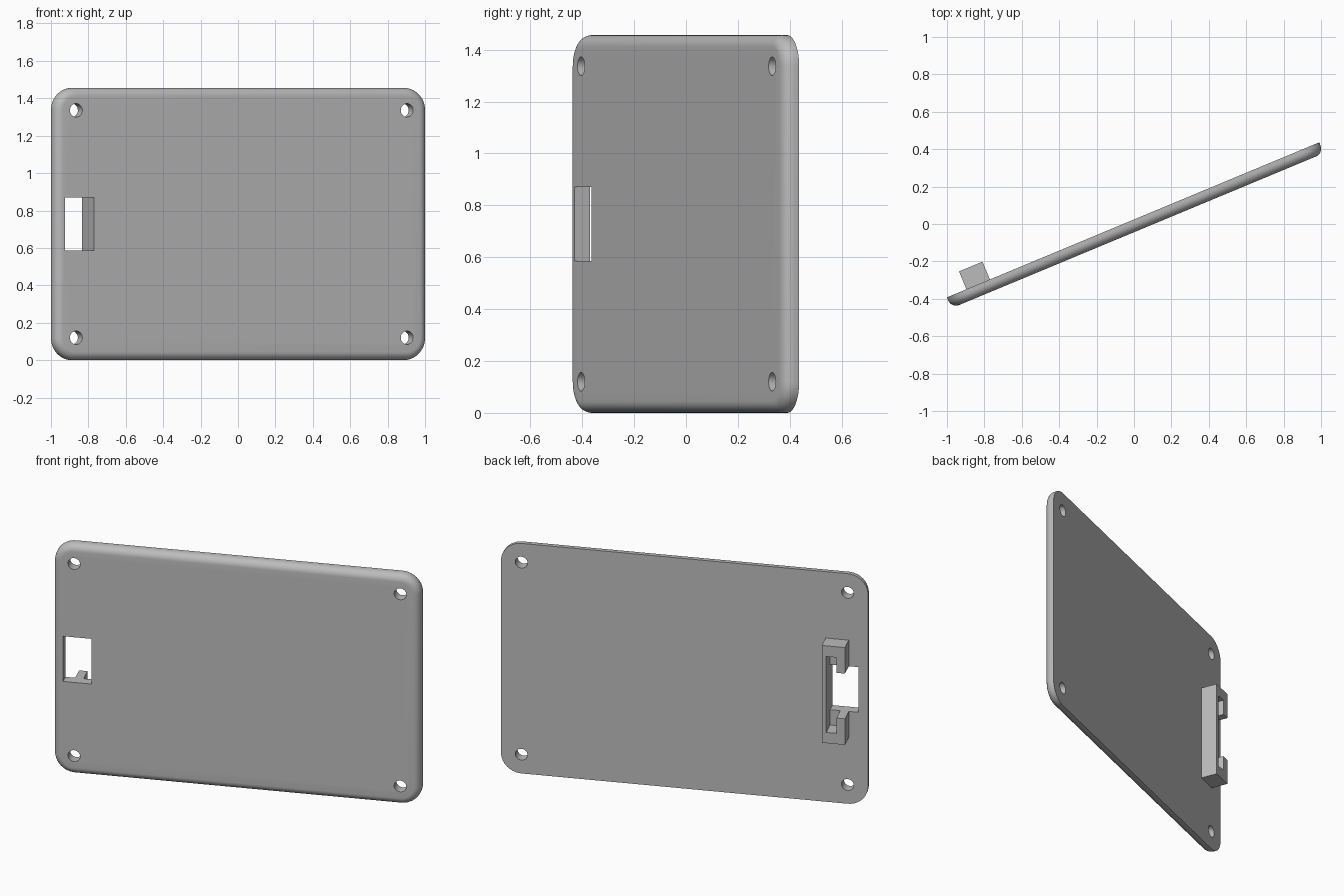
import bpy, bmesh, math
from mathutils import Matrix

old = bpy.data.objects.get("Cube")
if old:
    bpy.data.objects.remove(old, do_unlink=True)

HALF, HEIGHT, THICK = 1.078, 1.456, 0.063   # plate half width, height, thickness
CORNER, FILLET = 0.12, 0.045                # corner radius, front edge rounding
MID = HEIGHT / 2
HOLE_HALF = 0.143                           # half height of the window
WIN_L, WIN_R = -1.022, -0.855               # window sides
BRACKET_L, BRACKET_R = -0.965, -0.829       # bracket sides
TURN = Matrix.Translation((0.007, -0.007, 0)) @ Matrix.Rotation(math.radians(22.6), 4, "Z")

grey = bpy.data.materials.new("Plain grey")
grey.use_nodes = True
grey.diffuse_color = (0.5, 0.5, 0.5, 1)
grey.node_tree.nodes["Principled BSDF"].inputs["Base Color"].default_value = (0.5, 0.5, 0.5, 1)


def make_object(name, bm):
    bmesh.ops.recalc_face_normals(bm, faces=bm.faces)
    mesh = bpy.data.meshes.new(name)
    bm.to_mesh(mesh)
    bm.free()
    mesh.materials.append(grey)
    obj = bpy.data.objects.new(name, mesh)
    bpy.context.collection.objects.link(obj)
    obj.matrix_world = TURN
    return obj


def loft(name, rings):
    """Skin a stack of matching outlines and cap both ends."""
    bm = bmesh.new()
    loops = [[bm.verts.new(p) for p in ring] for ring in rings]
    for a, b in zip(loops, loops[1:]):
        for i in range(len(a)):
            j = (i + 1) % len(a)
            bm.faces.new((a[i], a[j], b[j], b[i]))
    bm.faces.new(loops[0])
    bm.faces.new(loops[-1])
    return make_object(name, bm)


def prism(name, outline, y0, y1):
    return loft(name, [[(x, y, z) for x, z in outline] for y in (y0, y1)])


def rounded_outline(inset, y, steps=10):
    """Rounded rectangle shrunk by inset."""
    pts = []
    r = CORNER - inset
    for q, (sx, sz) in enumerate([(1, 1), (-1, 1), (-1, -1), (1, -1)]):
        for k in range(steps + 1):
            ang = math.pi / 2 * (q + k / steps)
            pts.append((sx * (HALF - CORNER) + r * math.cos(ang), y,
                        MID + sz * (MID - CORNER) + r * math.sin(ang)))
    return pts


# Plate with a rounded front edge and a sharp back edge
rings = [rounded_outline(0, THICK / 2)]
for k in range(9):
    a = math.pi / 2 * k / 8
    rings.append(rounded_outline(FILLET * (1 - math.cos(a)),
                                 -THICK / 2 + FILLET * (1 - math.sin(a))))
plate = loft("plate", rings)

# Cutters: a screw hole in each corner and the side window
cutters = []
for sx in (-1, 1):
    for sz in (-1, 1):
        cx, cz = sx * (HALF - CORNER), MID + sz * (MID - CORNER)
        circle = [(cx + 0.036 * math.cos(math.tau * i / 32),
                   cz + 0.036 * math.sin(math.tau * i / 32)) for i in range(32)]
        cutters.append(prism("screw_hole_cutter", circle, -0.2, 0.2))
cutters.append(prism("window_cutter", [
    (WIN_L, MID - HOLE_HALF), (WIN_R, MID - HOLE_HALF),
    (WIN_R, MID + HOLE_HALF), (WIN_L, MID + HOLE_HALF)], -0.2, 0.2))
for cutter in cutters:
    mod = plate.modifiers.new("Cut", "BOOLEAN")
    mod.operation = "DIFFERENCE"
    mod.solver = "EXACT"
    mod.object = cutter

# Bake the cuts, then drop the cutters
bpy.context.view_layer.update()
baked = bpy.data.meshes.new_from_object(plate.evaluated_get(bpy.context.evaluated_depsgraph_get()))
plate.modifiers.clear()
plate.data = baked
for cutter in cutters:
    bpy.data.objects.remove(cutter, do_unlink=True)

# C-shaped bracket with hooked lips behind the window
lip = BRACKET_L + 0.05
upper = [(BRACKET_R, 0.308), (BRACKET_L, 0.308), (BRACKET_L, HOLE_HALF),
         (lip, HOLE_HALF), (lip, 0.24), (WIN_R, 0.24)]
outline = [(x, MID + z) for x, z in upper] + [(x, MID - z) for x, z in reversed(upper)]
prism("bracket", outline, THICK / 2, THICK / 2 + 0.103)

# Smooth the rounded edges only
bpy.ops.object.select_all(action="DESELECT")
plate.select_set(True)
bpy.context.view_layer.objects.active = plate
bpy.ops.object.shade_smooth_by_angle(angle=math.radians(30))
